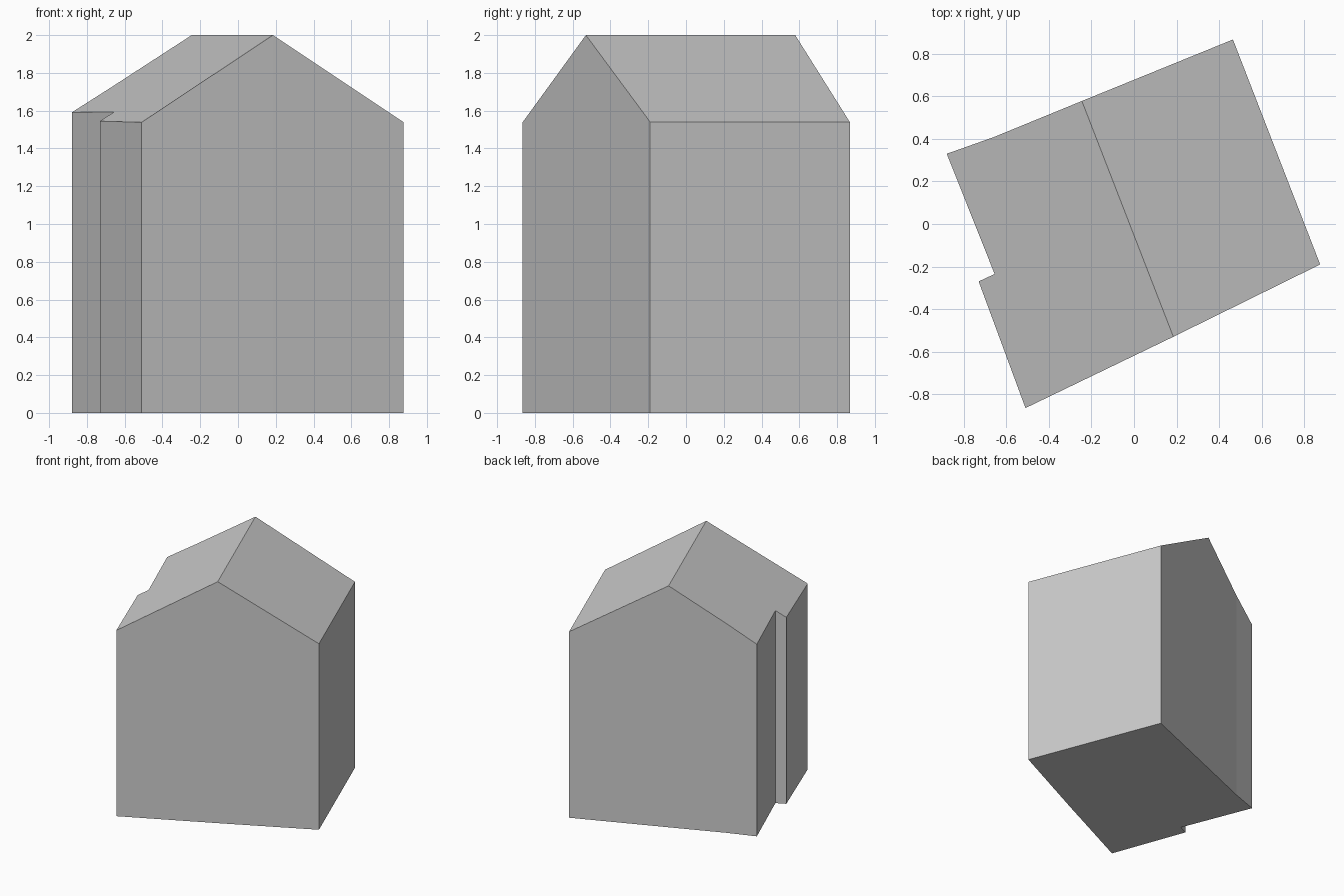
import bpy, bmesh
from mathutils import Vector

cube = bpy.data.objects.get("Cube")
if cube:
    bpy.data.objects.remove(cube, do_unlink=True)

# One plain grey for the whole building
grey = bpy.data.materials.new("plain grey")
grey.use_nodes = True
colour = (0.6, 0.6, 0.6, 1)
grey.diffuse_color = colour
grey.node_tree.nodes["Principled BSDF"].inputs["Base Color"].default_value = colour

# Ridge ends and roof pitch
RIDGE_FRONT = Vector((0.185, -0.53))
RIDGE_BACK = Vector((-0.245, 0.578))
RIDGE_HEIGHT, PITCH = 2.0, 0.6
along = (RIDGE_BACK - RIDGE_FRONT).normalized()
across = Vector((along.y, -along.x))

# Footprint, counterclockwise, with a step in the long wall
footprint = [Vector(p) for p in (
    (-0.51, -0.865), RIDGE_FRONT, (0.875, -0.19), (0.465, 0.867),
    RIDGE_BACK, (-0.66, 0.408), (-0.88, 0.33), (-0.655, -0.235), (-0.73, -0.27))]


def roof_height(p):
    return RIDGE_HEIGHT - PITCH * abs((p - RIDGE_FRONT).dot(across))


bm = bmesh.new()
base = [bm.verts.new((p.x, p.y, 0)) for p in footprint]
eaves = [bm.verts.new((p.x, p.y, roof_height(p))) for p in footprint]

# Floor and walls
bm.faces.new(base[::-1])
for i in range(len(base)):
    j = (i + 1) % len(base)
    bm.faces.new((base[i], base[j], eaves[j], eaves[i]))

# Two roof slopes meeting at the ridge
front, back = footprint.index(RIDGE_FRONT), footprint.index(RIDGE_BACK)
bm.faces.new(eaves[front:back + 1])
bm.faces.new(eaves[back:] + eaves[:front + 1])
bmesh.ops.recalc_face_normals(bm, faces=bm.faces)

mesh = bpy.data.meshes.new("gabled_building")
bm.to_mesh(mesh)
bm.free()
mesh.materials.append(grey)
building = bpy.data.objects.new("gabled_building", mesh)
bpy.context.collection.objects.link(building)
